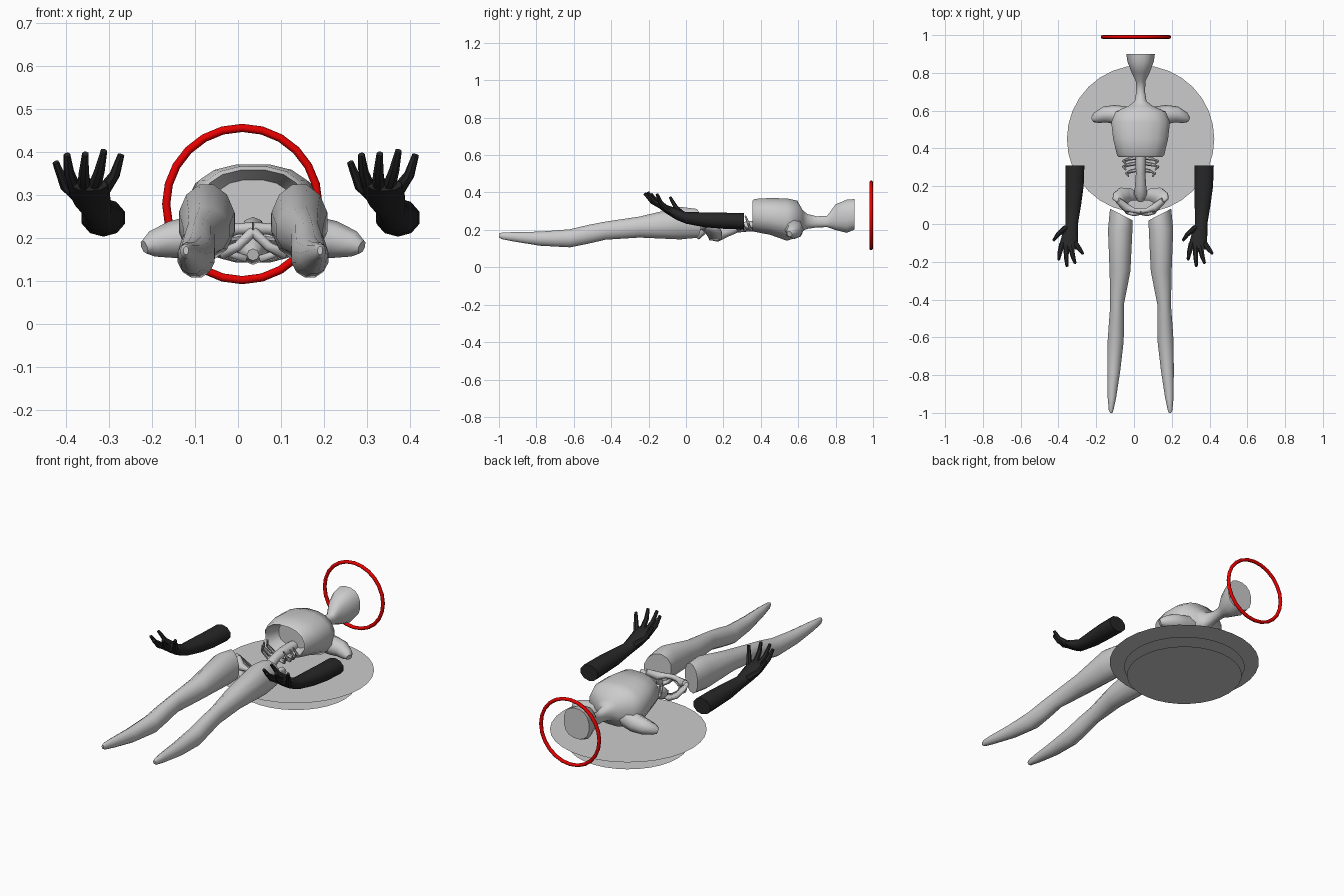
import bpy, bmesh, math
from mathutils import Vector

CX = 0.035  # symmetry line of the body


def material(name, col):
    m = bpy.data.materials.new(name)
    m.diffuse_color = (*col, 1)
    return m


BLACK = material("dark_glove", (0.02, 0.02, 0.02))
RED = material("red", (0.8, 0.0, 0.0))


def finish(name, bm, mat=None, angle=50):
    bmesh.ops.recalc_face_normals(bm, faces=bm.faces)
    me = bpy.data.meshes.new(name)
    bm.to_mesh(me)
    bm.free()
    ob = bpy.data.objects.new(name, me)
    bpy.context.collection.objects.link(ob)
    if mat:
        me.materials.append(mat)
    bpy.ops.object.select_all(action='DESELECT')
    ob.select_set(True)
    bpy.context.view_layer.objects.active = ob
    bpy.ops.object.shade_smooth_by_angle(angle=math.radians(angle))
    return ob


def skin(bm, rings):
    """Bridge lists of coordinates into a capped tube."""
    vs = [[bm.verts.new(p) for p in r] for r in rings]
    n = len(vs[0])
    for a, b in zip(vs, vs[1:]):
        for i in range(n):
            j = (i + 1) % n
            bm.faces.new((a[i], a[j], b[j], b[i]))
    bm.faces.new(vs[0])
    bm.faces.new(vs[-1])


def loft_y(bm, secs, sides=12, power=1.0, shear=0.0, s=1, ox=0.0):
    """Sections (y, x, z, rx, rz) across the y axis; shear slants the first one."""
    rings = []
    for k, (y, x, z, rx, rz) in enumerate(secs):
        ring = []
        for i in range(sides):
            t = 2 * math.pi * (i + 0.5) / sides
            c, d = math.cos(t), math.sin(t)
            c = math.copysign(abs(c) ** power, c)
            d = math.copysign(abs(d) ** power, d)
            ring.append((ox + s * (x + rx * c), y + (shear * c if k == 0 else 0), z + rz * d))
        rings.append(ring)
    skin(bm, rings)


def tube(bm, pts, sides=8, s=1, ox=0.0):
    """Tapered tube through (x, y, z, radius) points."""
    ps = [Vector((ox + s * p[0], p[1], p[2])) for p in pts]
    rings = []
    for k, p in enumerate(ps):
        d = (ps[min(k + 1, len(ps) - 1)] - ps[max(k - 1, 0)]).normalized()
        up = Vector((0, 0, 1)) if abs(d.z) < 0.9 else Vector((0, 1, 0))
        u = d.cross(up).normalized()
        v = u.cross(d)
        r = pts[k][3]
        rings.append([p + r * (math.cos(a) * u + math.sin(a) * v)
                      for a in (2 * math.pi * i / sides for i in range(sides))])
    skin(bm, rings)


# base: three stacked flat discs without walls
for name, r, z in (("base_disc_top", 0.39, 0.08), ("base_disc_middle", 0.315, 0.05),
                   ("base_disc_bottom", 0.30, 0.0)):
    bm = bmesh.new()
    bmesh.ops.create_circle(bm, cap_ends=True, radius=r, segments=32)
    bmesh.ops.translate(bm, verts=bm.verts, vec=(CX, 0.45, z))
    finish(name, bm)

# upright ring above the head
bpy.ops.mesh.primitive_torus_add(major_radius=0.177, minor_radius=0.0095, major_segments=24,
                                 minor_segments=8, location=(0.01, 0.99, 0.278),
                                 rotation=(math.pi / 2, 0, 0))
halo = bpy.context.object
halo.name = "halo_ring"
halo.data.materials.append(RED)
bpy.ops.object.shade_smooth_by_angle(angle=math.radians(50))

# chest with hollow underside, neck and faceless head in one skin
bm = bmesh.new()
loft_y(bm, [(0.43, CX, 0.275, 0.09, 0.06), (0.355, CX, 0.278, 0.118, 0.08),
            (0.365, CX, 0.278, 0.127, 0.089), (0.45, CX, 0.272, 0.148, 0.1),
            (0.54, CX, 0.255, 0.158, 0.115), (0.595, CX, 0.258, 0.135, 0.1),
            (0.625, CX, 0.25, 0.065, 0.055), (0.65, CX, 0.245, 0.032, 0.04),
            (0.70, CX, 0.243, 0.024, 0.03), (0.755, CX, 0.245, 0.026, 0.031),
            (0.80, CX, 0.268, 0.048, 0.07), (0.86, CX, 0.273, 0.071, 0.09),
            (0.90, CX, 0.283, 0.077, 0.083)], sides=16, power=0.85)
finish("chest_neck_head", bm)

# spine
bm = bmesh.new()
tube(bm, [(CX, 0.12, 0.16, 0.014), (CX, 0.16, 0.17, 0.035), (CX, 0.20, 0.185, 0.03),
          (CX, 0.27, 0.21, 0.025), (CX, 0.34, 0.22, 0.028), (CX, 0.44, 0.22, 0.028)])
finish("spine", bm)

for side, s in (("left", -1), ("right", 1)):
    # shoulder stump
    bm = bmesh.new()
    tube(bm, [(0.06, 0.565, 0.22, 0.055), (0.14, 0.58, 0.2, 0.05), (0.19, 0.58, 0.195, 0.043),
              (0.235, 0.562, 0.185, 0.03), (0.253, 0.553, 0.178, 0.016)], s=s, ox=CX)
    finish("shoulder_" + side, bm)

    # lower ribs
    bm = bmesh.new()
    for y, w in ((0.345, 0.09), (0.315, 0.092), (0.28, 0.075)):
        tube(bm, [(0.0, y + 0.01, 0.21, 0.011), (w * 0.65, y, 0.2, 0.01),
                  (w, y - 0.012, 0.235, 0.008), (w * 0.85, y - 0.028, 0.275, 0.004)],
             sides=6, s=s, ox=CX)
    finish("lower_ribs_" + side, bm)

    # flared hip blade
    crest = [(0.015, 0.165, 0.15), (0.06, 0.19, 0.158), (0.11, 0.19, 0.185),
             (0.14, 0.165, 0.225), (0.143, 0.135, 0.25)]
    inner = [(0.015, 0.125, 0.15), (0.045, 0.125, 0.16), (0.065, 0.115, 0.175),
             (0.08, 0.1, 0.2), (0.095, 0.09, 0.225)]
    bm = bmesh.new()
    rows = [[bm.verts.new((CX + s * p[0], p[1], p[2])) for p in row] for row in (crest, inner)]
    for i in range(4):
        bm.faces.new((rows[0][i], rows[0][i + 1], rows[1][i + 1], rows[1][i]))
    blade = finish("hip_blade_" + side, bm)
    mod = blade.modifiers.new("thickness", 'SOLIDIFY')
    mod.thickness = 0.016
    mod.offset = 0

    # pelvic arches
    bm = bmesh.new()
    tube(bm, [(0.12, 0.125, 0.24, 0.016), (0.078, 0.088, 0.215, 0.023),
              (0.035, 0.072, 0.22, 0.013), (0.0, 0.068, 0.222, 0.014)], s=s, ox=CX)
    tube(bm, [(0.08, 0.095, 0.2, 0.022), (0.065, 0.065, 0.165, 0.017),
              (0.035, 0.052, 0.18, 0.011), (0.0, 0.06, 0.215, 0.012)], s=s, ox=CX)
    finish("pelvic_arch_" + side, bm)

    # leg tapering to a point, slanted at the hip
    bm = bmesh.new()
    loft_y(bm, [(0.05, 0.102, 0.235, 0.062, 0.08), (-0.03, 0.108, 0.236, 0.067, 0.09),
                (-0.25, 0.109, 0.215, 0.057, 0.058), (-0.43, 0.125, 0.196, 0.037, 0.05),
                (-0.52, 0.128, 0.177, 0.041, 0.052), (-0.62, 0.132, 0.155, 0.044, 0.05),
                (-0.78, 0.142, 0.153, 0.035, 0.039), (-0.92, 0.152, 0.163, 0.023, 0.026),
                (-0.985, 0.156, 0.168, 0.013, 0.018), (-1.0, 0.156, 0.17, 0.006, 0.01)],
           sides=12, shear=0.032, s=s, ox=CX)
    finish("leg_" + side, bm)

# detached forearms with open hands: the same part placed twice, not mirrored
for side, ox in (("left", 0.0), ("right", 0.685)):
    bm = bmesh.new()
    loft_y(bm, [(0.31, -0.313, 0.246, 0.053, 0.044), (0.2, -0.315, 0.249, 0.051, 0.043),
                (0.1, -0.322, 0.254, 0.044, 0.04), (0.0, -0.329, 0.264, 0.034, 0.031),
                (-0.05, -0.338, 0.284, 0.043, 0.031), (-0.1, -0.345, 0.308, 0.05, 0.024),
                (-0.135, -0.345, 0.323, 0.042, 0.015)], sides=10, ox=ox)
    finish("forearm_" + side, bm, BLACK)

    bm = bmesh.new()
    fingers = [((-0.36, -0.02, 0.285), (-0.402, -0.055, 0.32), (-0.424, -0.085, 0.375)),
               ((-0.38, -0.105, 0.315), (-0.393, -0.155, 0.35), (-0.398, -0.187, 0.393)),
               ((-0.358, -0.12, 0.32), (-0.358, -0.18, 0.35), (-0.355, -0.222, 0.395)),
               ((-0.334, -0.12, 0.32), (-0.322, -0.175, 0.357), (-0.312, -0.205, 0.402)),
               ((-0.312, -0.1, 0.31), (-0.287, -0.135, 0.345), (-0.272, -0.155, 0.392))]
    for a, b, c in fingers:
        tube(bm, [(*a, 0.016), (*b, 0.0125), (*c, 0.008)], sides=7, ox=ox)
    finish("fingers_" + side, bm, BLACK)
